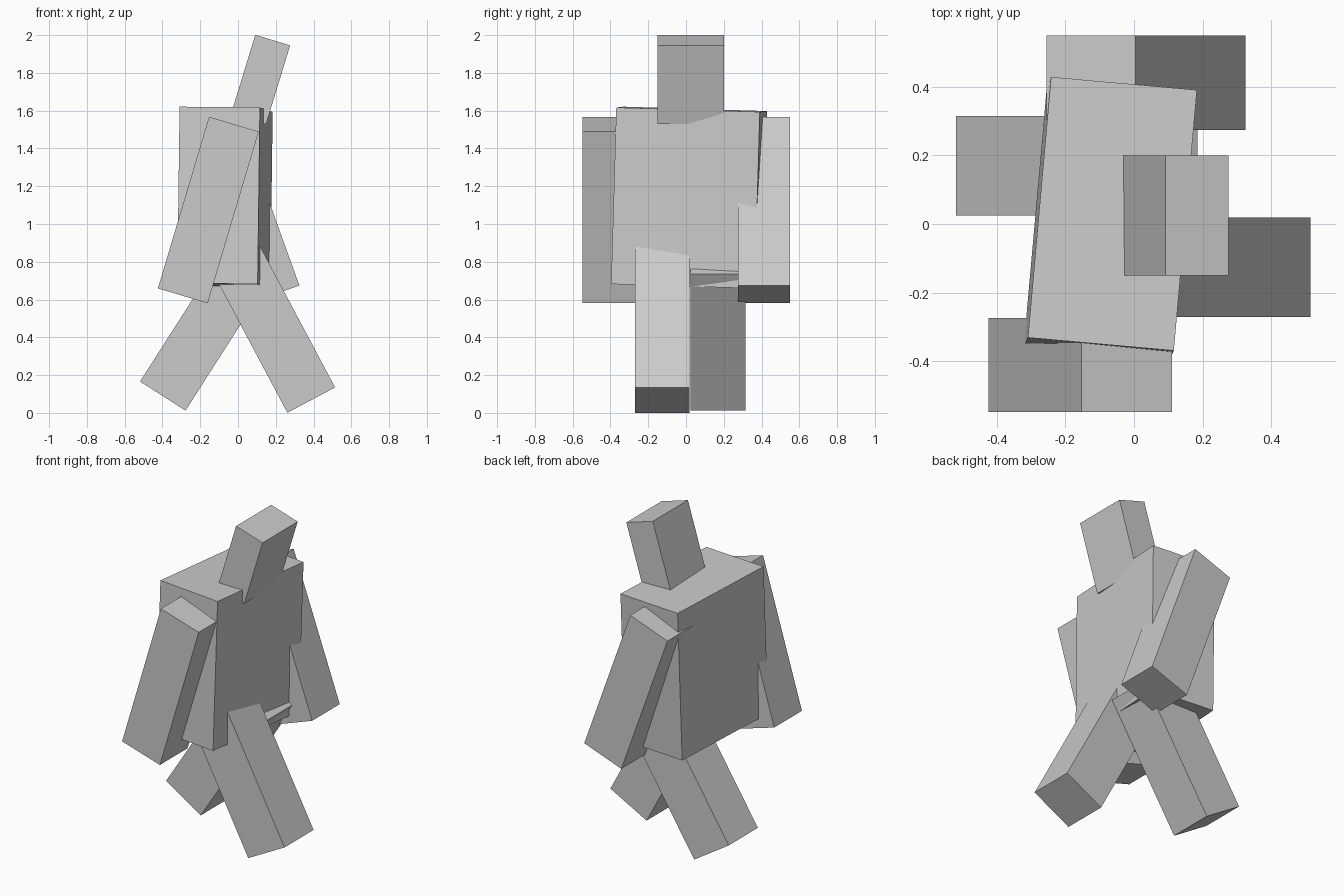
import bpy
from math import radians

cube = bpy.data.objects.get("Cube")
if cube:
    bpy.data.objects.remove(cube, do_unlink=True)

# Single plain grey
grey = bpy.data.materials.new("plain grey")
grey.use_nodes = True
colour = (0.6, 0.6, 0.6, 1.0)
grey.diffuse_color = colour
grey.node_tree.nodes["Principled BSDF"].inputs["Base Color"].default_value = colour


def box(name, centre, size, tilt):
    """Flat-sided block; tilt is an XYZ rotation in degrees."""
    bpy.ops.mesh.primitive_cube_add(size=1, location=centre)
    ob = bpy.context.object
    ob.name = name
    ob.data.name = name
    ob.scale = size
    ob.rotation_euler = [radians(a) for a in tilt]
    ob.data.materials.append(grey)
    return ob


# Body and head
box("torso", (-0.069, 0.016, 1.14), (0.427, 0.763, 0.935), (-1.75, 0.6, -5.1))
box("head", (0.12, 0.025, 1.765), (0.193, 0.35, 0.436), (0, 17, 0))

# Limbs in mid stride, swinging fore and aft along x
arm_size = (0.275, 0.275, 0.948)
leg_size = (0.286, 0.29, 0.859)
box("right_arm", (-0.157, -0.411, 1.074), arm_size, (0, 16.6, 0))
box("left_arm", (0.035, 0.412, 1.074), arm_size, (0, -19.8, 0))
box("right_leg", (0.186, -0.126, 0.447), leg_size, (0, -28, 0))
box("left_leg", (-0.167, 0.17, 0.451), leg_size, (0, 32.6, 0))
